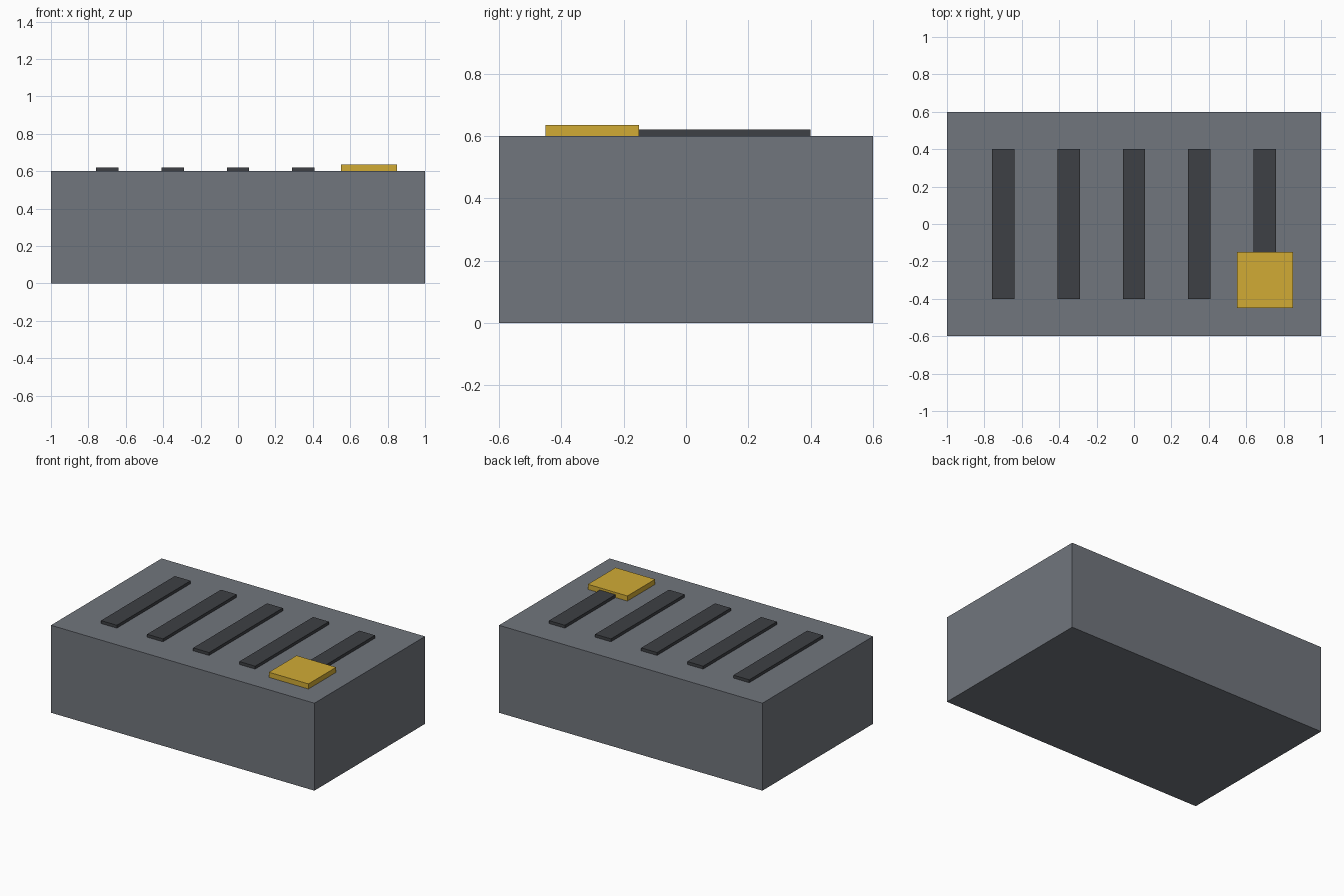
import bpy

if "Cube" in bpy.data.objects:
    bpy.data.objects.remove(bpy.data.objects["Cube"])


def material(name, rgb):
    mat = bpy.data.materials.new(name)
    mat.diffuse_color = (*rgb, 1.0)
    mat.use_nodes = True
    mat.node_tree.nodes["Principled BSDF"].inputs["Base Color"].default_value = mat.diffuse_color
    return mat


def box(name, x, y, z, mat):
    """Box spanning the given (min, max) ranges."""
    spans = (x, y, z)
    bpy.ops.mesh.primitive_cube_add(size=1, location=[(a + b) / 2 for a, b in spans])
    obj = bpy.context.object
    obj.name = name
    obj.scale = [b - a for a, b in spans]
    bpy.ops.object.transform_apply(location=False, rotation=False, scale=True)
    obj.data.materials.append(mat)
    return obj


steel = material("steel_grey", (0.165, 0.18, 0.205))
dark = material("dark_grey", (0.048, 0.051, 0.058))
gold = material("gold", (0.64, 0.41, 0.036))

# Main block
box("body", (-1, 1), (-0.6, 0.6), (0, 0.6), steel)

# Row of vent slats, slightly embedded in the top
for i in range(5):
    cx = -0.7 + 0.35 * i
    box(f"vent_slat_{i + 1}", (cx - 0.06, cx + 0.06), (-0.4, 0.4), (0.58, 0.62), dark)

# Square plate over the front end of the last slat
box("gold_plate", (0.55, 0.85), (-0.45, -0.15), (0.585, 0.635), gold)
